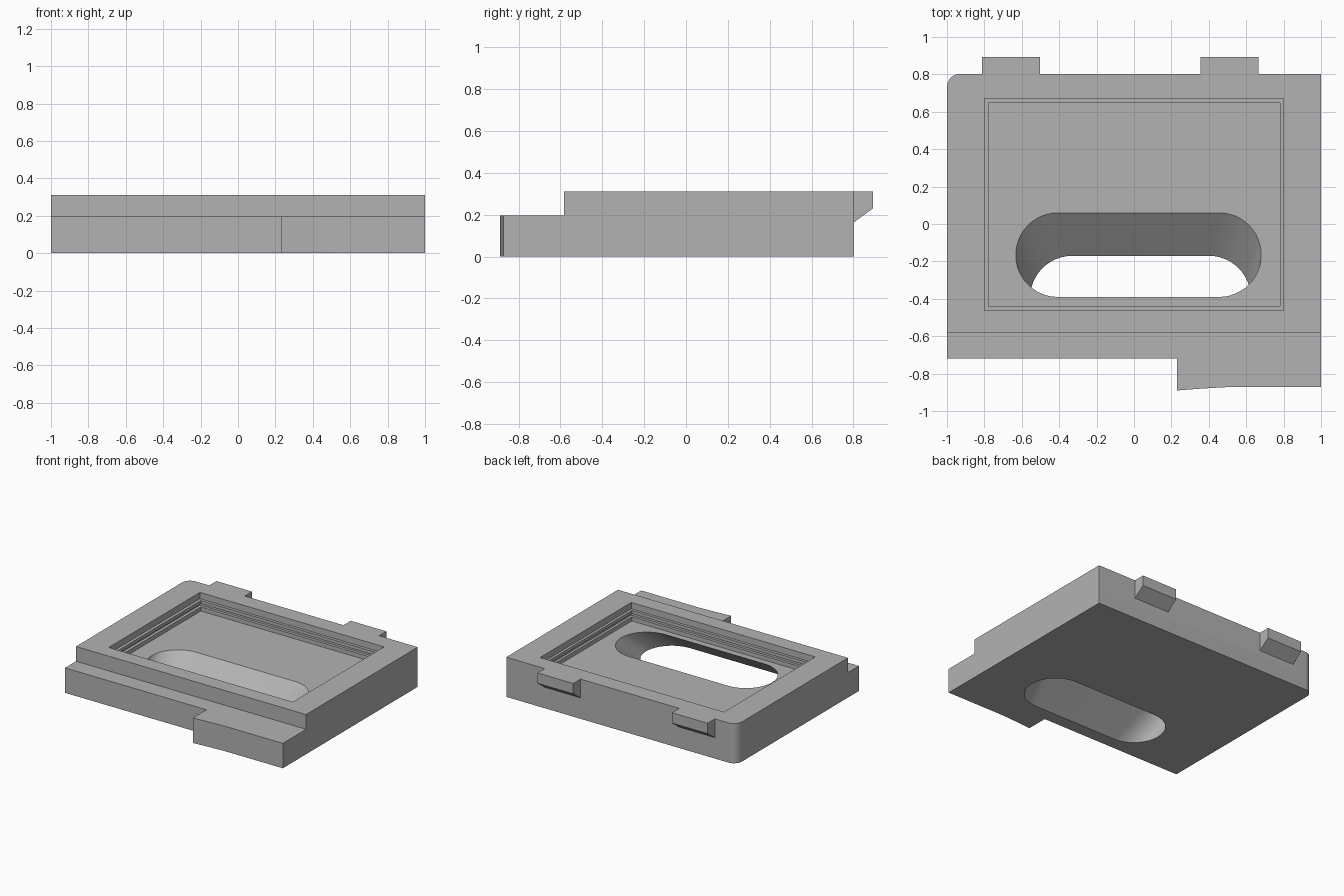
import bpy, bmesh, math
from mathutils import Vector

cube = bpy.data.objects.get("Cube")
if cube:
    bpy.data.objects.remove(cube)

grey = bpy.data.materials.new("mid grey")
grey.use_nodes = True
GREY = (0.45, 0.45, 0.45, 1)
grey.diffuse_color = GREY
grey.node_tree.nodes["Principled BSDF"].inputs["Base Color"].default_value = GREY


def loft(name, lower, upper):
    """Closed solid between two matching 3D outlines."""
    bm = bmesh.new()
    a = [bm.verts.new(p) for p in lower]
    b = [bm.verts.new(p) for p in upper]
    bm.faces.new(a[::-1])
    bm.faces.new(b)
    n = len(a)
    for i in range(n):
        j = (i + 1) % n
        bm.faces.new((a[i], a[j], b[j], b[i]))
    bmesh.ops.recalc_face_normals(bm, faces=bm.faces)
    mesh = bpy.data.meshes.new(name)
    bm.to_mesh(mesh)
    bm.free()
    mesh.materials.append(grey)
    ob = bpy.data.objects.new(name, mesh)
    bpy.context.collection.objects.link(ob)
    return ob


def prism(name, outline, z0, z1):
    return loft(name, [(x, y, z0) for x, y in outline], [(x, y, z1) for x, y in outline])


def box(name, x0, x1, y0, y1, z0, z1):
    return prism(name, [(x0, y0), (x1, y0), (x1, y1), (x0, y1)], z0, z1)


def arc(cx, cy, r, start, end, steps):
    angles = [math.radians(start + (end - start) * i / steps) for i in range(steps + 1)]
    return [(cx + r * math.cos(t), cy + r * math.sin(t)) for t in angles]


def stadium(x0, x1, y, r, z):
    pts = arc(x1, y, r, -90, 90, 24) + arc(x0, y, r, 90, 270, 24)
    return [(px, py, z) for px, py in pts]


def combine(target, other, operation):
    mod = target.modifiers.new(other.name, "BOOLEAN")
    mod.operation = operation
    mod.solver = "EXACT"
    mod.object = other
    bpy.context.view_layer.objects.active = target
    bpy.ops.object.modifier_apply(modifier=mod.name)
    bpy.data.objects.remove(other)


LEDGE, TOP, FLOOR = 0.196, 0.312, 0.18
FRONT, BACK = -0.583, 0.803

# Base plate with the projecting front tab and one rounded back corner
corner = arc(-0.93, BACK - 0.07, 0.07, 90, 180, 10)
tab = [(0.23, -0.72), (0.23, -0.89), (0.36, -0.88), (0.5, -0.872), (1, -0.872)]
body = prism("frame_body", [(-1, -0.72)] + tab + [(1, BACK)] + corner, 0, LEDGE)

# Raised upper block, set back behind the front ledge
upper = prism("upper_block", [(-1, FRONT), (1, FRONT), (1, BACK)] + corner, 0.1, TOP)
combine(body, upper, "UNION")

# Recess in steps: opening, lip, undercut groove, lower pocket
wide = (-0.80, 0.80, -0.463, 0.67)
narrow = (-0.777, 0.78, -0.442, 0.648)
for name, size, z0, z1 in (
    ("opening", wide, 0.262, 0.4),
    ("pocket", narrow, FLOOR, 0.38),
    ("groove", wide, 0.212, 0.237),
):
    combine(body, box(name, *size, z0, z1), "DIFFERENCE")

# Slanted, slightly tapering slot through the floor, run past both faces
top_ring = stadium(-0.407, 0.455, -0.165, 0.225, FLOOR)
low_ring = stadium(-0.33, 0.40, -0.395, 0.225, 0)


def extend(t):
    return [Vector(a).lerp(Vector(b), t) for a, b in zip(low_ring, top_ring)]


combine(body, loft("slot", extend(-0.1), extend(1.1)), "DIFFERENCE")

# Hooks on the back edge with sloped undersides
for name, x0, x1 in (("right_hook", -0.813, -0.503), ("left_hook", 0.355, 0.665)):
    side = [(BACK - 0.02, 0.15), (0.893, 0.23), (0.893, TOP), (BACK - 0.02, TOP)]
    hook = loft(name, [(x0, y, z) for y, z in side], [(x1, y, z) for y, z in side])
    combine(body, hook, "UNION")

# Smooth curved walls, sharp edges kept
bpy.ops.object.select_all(action="DESELECT")
body.select_set(True)
bpy.context.view_layer.objects.active = body
bpy.ops.object.shade_smooth_by_angle(angle=math.radians(30))
